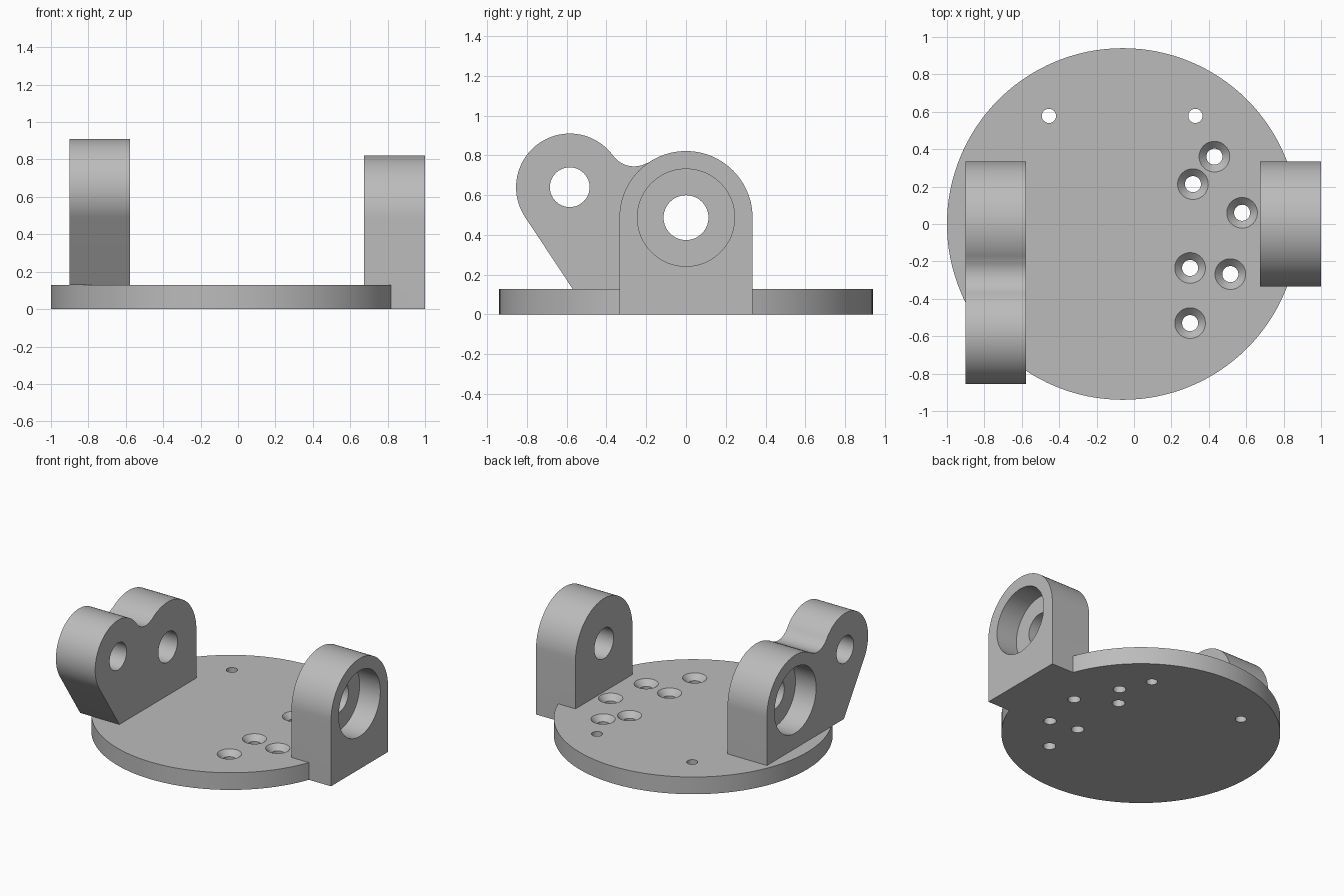
import bpy, bmesh
from math import cos, sin, radians, pi
from mathutils import Matrix

old = bpy.data.objects.get("Cube")
if old:
    bpy.data.objects.remove(old, do_unlink=True)

grey = bpy.data.materials.new("light_grey")
grey.use_nodes = True
colour = (0.5, 0.5, 0.5, 1)
grey.diffuse_color = colour
grey.node_tree.nodes["Principled BSDF"].inputs["Base Color"].default_value = colour

PLATE_TOP = 0.128
AXIS_Z = 0.487       # height of the pivot axis
LUG_R = 0.335        # radius of the main rounded tops


def finish_mesh(bm, name):
    bmesh.ops.recalc_face_normals(bm, faces=bm.faces)
    mesh = bpy.data.meshes.new(name)
    bm.to_mesh(mesh)
    bm.free()
    mesh.materials.append(grey)
    obj = bpy.data.objects.new(name, mesh)
    bpy.context.collection.objects.link(obj)
    return obj


def cone(name, r1, r2, start, end, u, v, axis):
    """Round solid along z at (x, y) = (u, v), or along x at (y, z) = (u, v)."""
    bm = bmesh.new()
    bmesh.ops.create_cone(bm, cap_ends=True, segments=128 if max(r1, r2) > 0.5 else 48,
                          radius1=r1, radius2=r2, depth=end - start)
    mid = (start + end) / 2
    if axis == 'x':
        m = Matrix.Translation((mid, u, v)) @ Matrix.Rotation(pi / 2, 4, 'Y')
    else:
        m = Matrix.Translation((u, v, mid))
    bmesh.ops.transform(bm, matrix=m, verts=bm.verts)
    return finish_mesh(bm, name)


def arc(cy, cz, r, a0, a1, steps):
    angles = [radians(a0 + (a1 - a0) * i / steps) for i in range(steps + 1)]
    return [(cy + r * cos(a), cz + r * sin(a)) for a in angles]


def extrude_x(name, profile, x0, x1):
    bm = bmesh.new()
    face = bm.faces.new([bm.verts.new((x0, y, z)) for y, z in profile])
    ext = bmesh.ops.extrude_face_region(bm, geom=[face])
    moved = [g for g in ext["geom"] if isinstance(g, bmesh.types.BMVert)]
    bmesh.ops.translate(bm, verts=moved, vec=(x1 - x0, 0, 0))
    return finish_mesh(bm, name)


def boolean(obj, tool, operation='DIFFERENCE'):
    mod = obj.modifiers.new("boolean", 'BOOLEAN')
    mod.operation, mod.solver, mod.object = operation, 'EXACT', tool
    bpy.context.view_layer.objects.active = obj
    bpy.ops.object.modifier_apply(modifier=mod.name)
    bpy.data.objects.remove(tool, do_unlink=True)


def drill(obj, r, start, end, u, v, axis, r2=None):
    boolean(obj, cone("cutter", r, r2 or r, start, end, u, v, axis))


# Left bracket: upright arch with a pivot hole and an outer bearing recess
left = extrude_x("left_bracket",
                 [(-LUG_R, 0), (LUG_R, 0)] + arc(0, AXIS_Z, LUG_R, 0, 180, 48), 0.675, 1.0)
drill(left, 0.113, 0.6, 1.1, 0, AXIS_Z, 'x')
drill(left, 0.245, 0.83, 1.1, 0, AXIS_Z, 'x')

# Right bracket: the same arch blended into a second, forward lobe
profile = [(-0.57, PLATE_TOP), (LUG_R, PLATE_TOP)]
profile += arc(0, AXIS_Z, LUG_R, 0, 124, 36)
profile += arc(-0.261, 0.875, 0.13, -56, -144, 16)[1:-1]
profile += arc(-0.585, 0.64, 0.27, 36, 213.5, 44)
right = extrude_x("right_bracket", profile, -0.9, -0.577)
drill(right, 0.113, -1.0, -0.5, 0, AXIS_Z, 'x')
drill(right, 0.245, -1.0, -0.73, 0, AXIS_Z, 'x')
drill(right, 0.1, -1.0, -0.5, -0.585, 0.64, 'x')

# Round base plate, joined to the left bracket
plate = cone("base_plate", 0.94, 0.94, 0, PLATE_TOP, -0.06, 0, 'z')
boolean(plate, left, 'UNION')

# Plain locating holes
for x in (-0.455, 0.328):
    drill(plate, 0.038, -0.1, 0.2, x, 0.578, 'z')

# Countersunk screw holes
for x, y in [(0.43, 0.36), (0.315, 0.213), (0.578, 0.06),
             (0.3, -0.235), (0.515, -0.268), (0.3, -0.53)]:
    drill(plate, 0.043, -0.1, 0.2, x, y, 'z')
    drill(plate, 0.043, PLATE_TOP - 0.04, PLATE_TOP + 0.001, x, y, 'z', 0.083)

# Smooth curved walls, crisp edges
for obj in (plate, right):
    bpy.ops.object.select_all(action='DESELECT')
    obj.select_set(True)
    bpy.context.view_layer.objects.active = obj
    bpy.ops.object.shade_smooth_by_angle(angle=radians(25))
